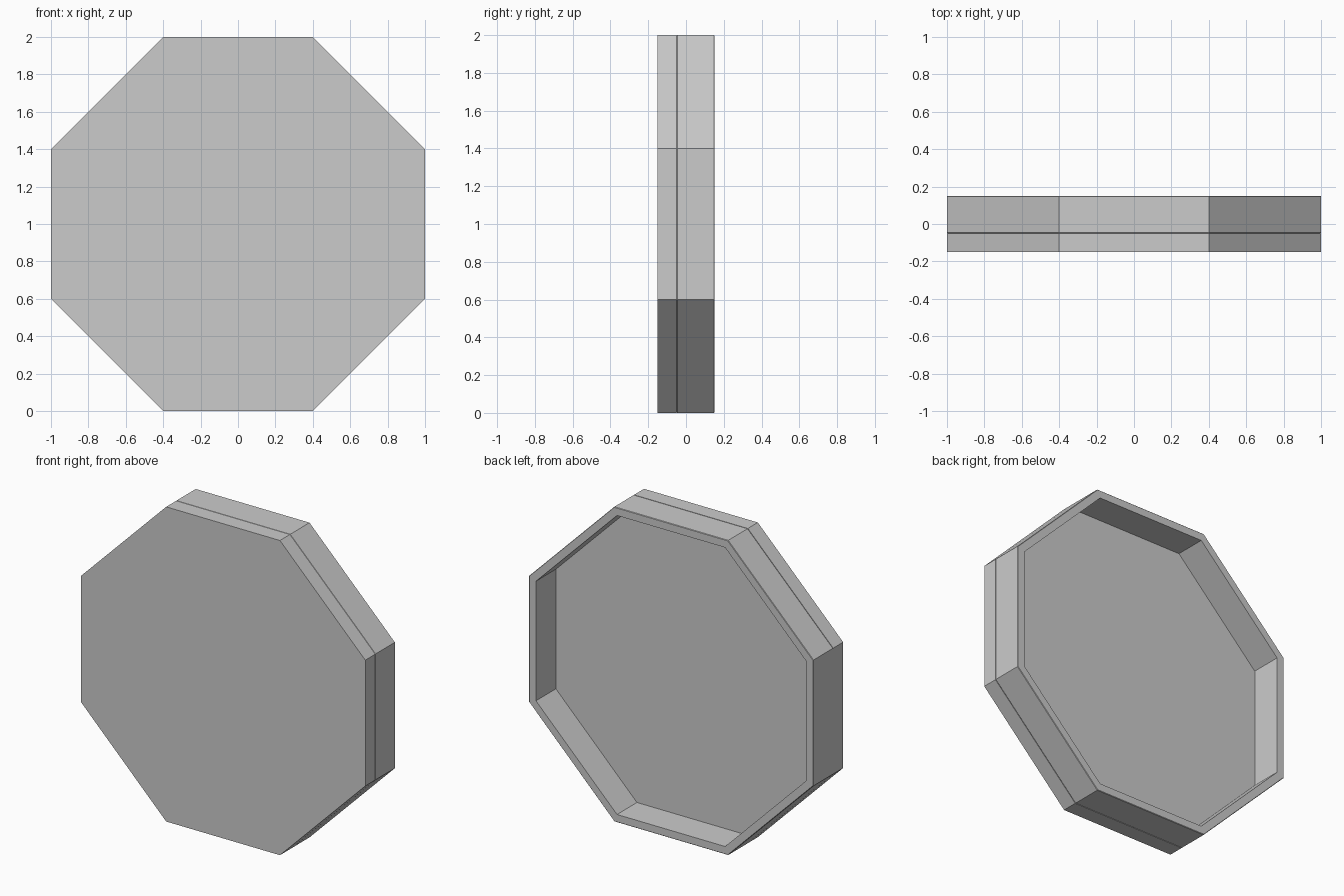
import bpy, bmesh

if "Cube" in bpy.data.objects:
    bpy.data.objects.remove(bpy.data.objects["Cube"])

# octagon outline in x, z about the centre
OCT = [(-.4, -1), (.4, -1), (1, -.4), (1, .4), (.4, 1), (-.4, 1), (-1, .4), (-1, -.4)]


def loop(bm, scale, y):
    return [bm.verts.new((x * scale, y, z * scale + 1)) for x, z in OCT]


def bridge(bm, a, b):
    for i in range(len(a)):
        j = (i + 1) % len(a)
        bm.faces.new((a[i], a[j], b[j], b[i]))


def finish(bm, name):
    bmesh.ops.recalc_face_normals(bm, faces=bm.faces[:])
    mesh = bpy.data.meshes.new(name)
    bm.to_mesh(mesh)
    bm.free()
    obj = bpy.data.objects.new(name, mesh)
    bpy.context.collection.objects.link(obj)


# solid front panel
bm = bmesh.new()
front, back = loop(bm, 1, -.15), loop(bm, 1, -.05)
bridge(bm, front, back)
bm.faces.new(front)
bm.faces.new(back)
finish(bm, "front_panel")

# open rim behind the panel, with finely eased outer edges
bm = bmesh.new()
rings = [loop(bm, s, y) for s, y in
         [(.95, -.05), (.997, -.05), (1, -.046), (1, .147), (.997, .15), (.95, .15)]]
for a, b in zip(rings, rings[1:] + rings[:1]):
    bridge(bm, a, b)
finish(bm, "back_rim")
